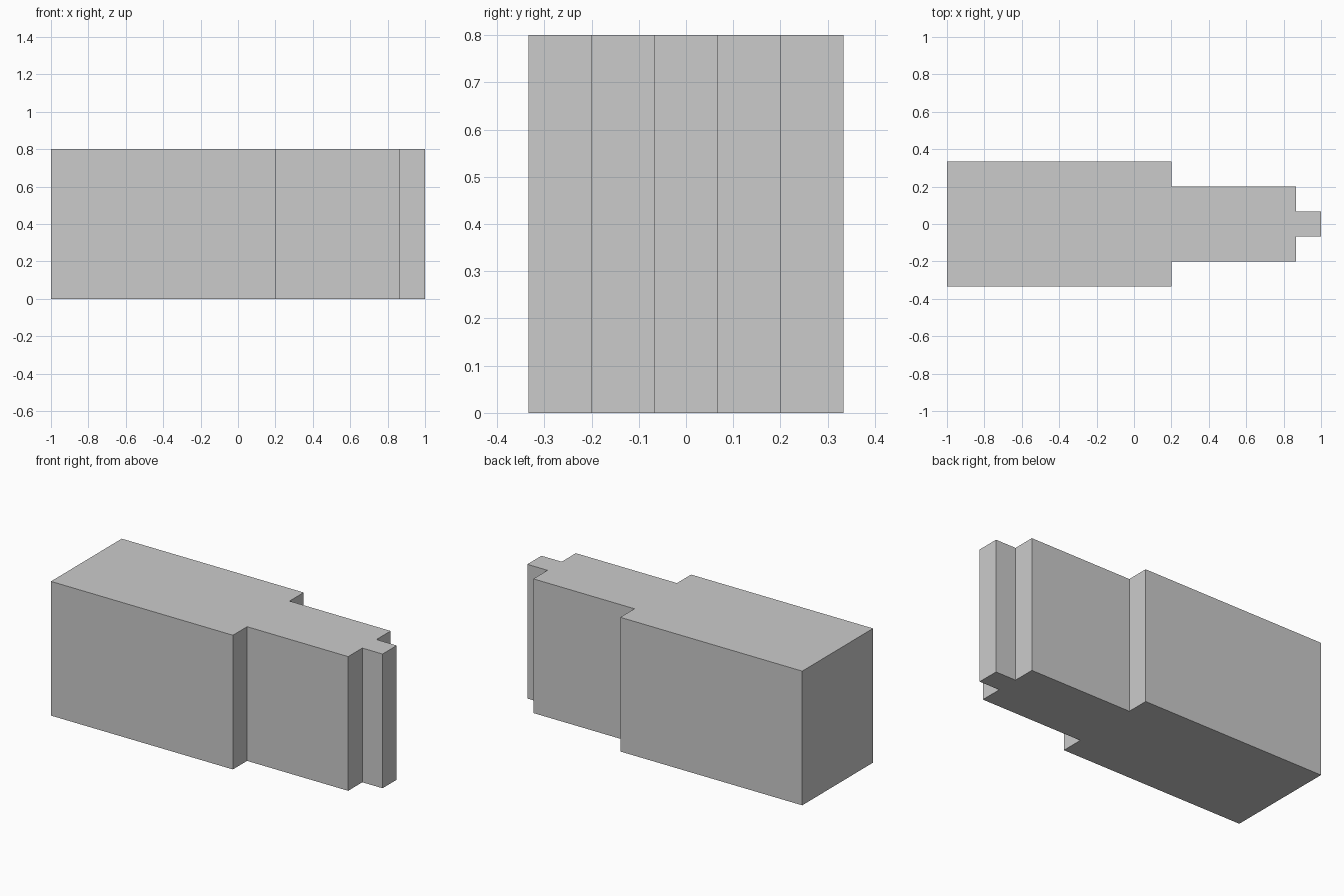
import bpy
import bmesh

if "Cube" in bpy.data.objects:
    bpy.data.objects.remove(bpy.data.objects["Cube"])

U = 1 / 15          # grid unit of the model
HEIGHT = 12 * U

# Single light grey colour
grey = bpy.data.materials.new("light grey")
grey.diffuse_color = (0.6, 0.6, 0.6, 1)
grey.use_nodes = True
grey.node_tree.nodes["Principled BSDF"].inputs["Base Color"].default_value = grey.diffuse_color

# Half profile of the stepped block seen from above, mirrored across y = 0
half = [(-15, -5), (3, -5), (3, -3), (13, -3), (13, -1), (15, -1)]
outline = half + [(x, -y) for x, y in reversed(half)]

# Extrude the outline upward
bm = bmesh.new()
base = bm.faces.new([bm.verts.new((x * U, y * U, 0)) for x, y in outline])
top = bmesh.ops.extrude_face_region(bm, geom=[base], use_keep_orig=True)
bmesh.ops.translate(bm, vec=(0, 0, HEIGHT),
                    verts=[g for g in top["geom"] if isinstance(g, bmesh.types.BMVert)])
bmesh.ops.recalc_face_normals(bm, faces=bm.faces)

mesh = bpy.data.meshes.new("stepped_block")
bm.to_mesh(mesh)
bm.free()
mesh.materials.append(grey)
bpy.context.collection.objects.link(bpy.data.objects.new("stepped_block", mesh))
